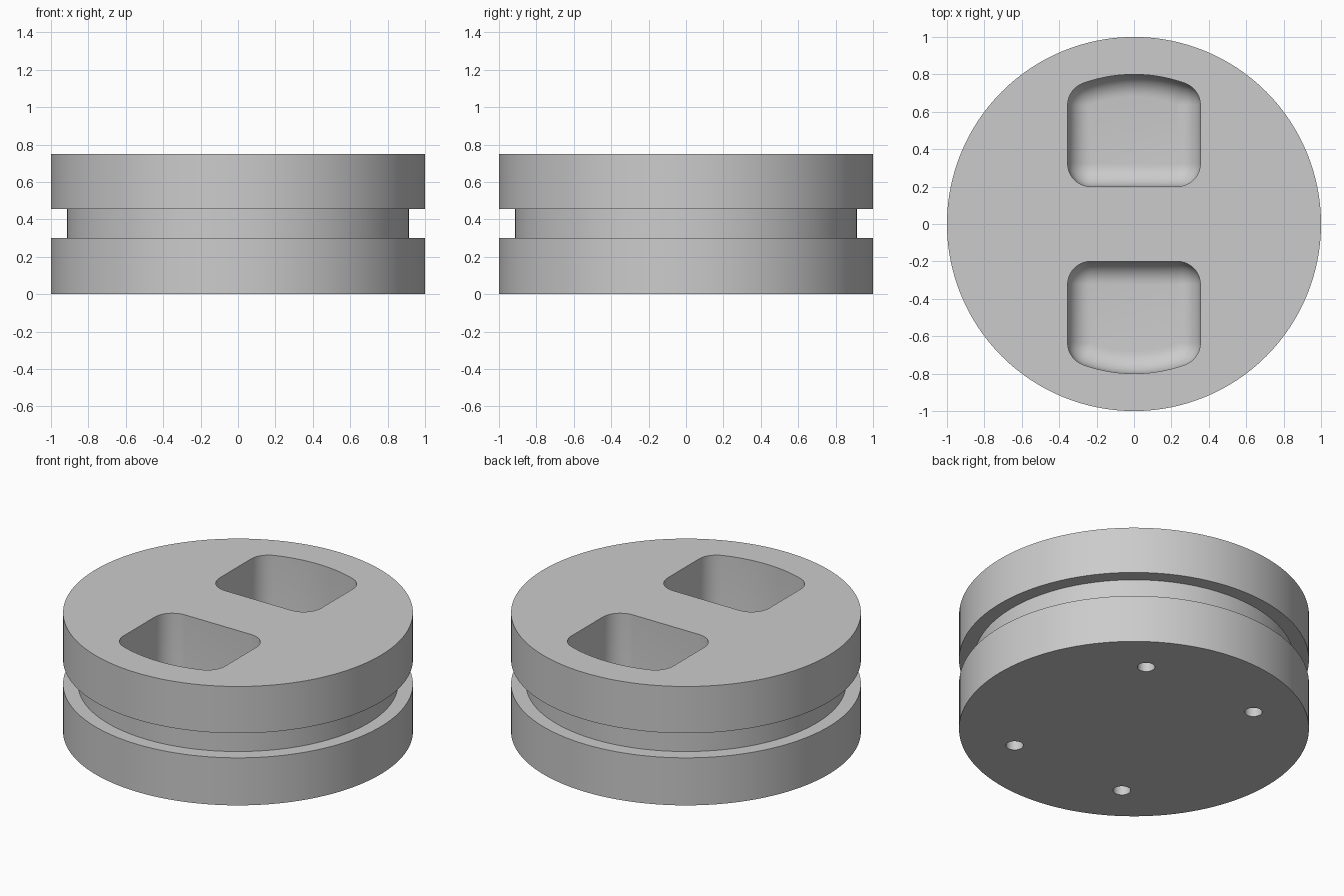
import bpy, bmesh, math
from mathutils import Vector

if "Cube" in bpy.data.objects:
    bpy.data.objects.remove(bpy.data.objects["Cube"])

HEIGHT = 0.75
FILLET = 0.12
POCKET_FLOOR = 0.25

metal = bpy.data.materials.new("grey_metal")
metal.use_nodes = True
colour = (0.6, 0.6, 0.6, 1)
metal.diffuse_color = colour
metal.node_tree.nodes["Principled BSDF"].inputs["Base Color"].default_value = colour


def loft(name, rings):
    """Closed solid through stacked rings of points, capped at both ends."""
    bm = bmesh.new()
    loops = [[bm.verts.new(p) for p in ring] for ring in rings]
    for a, b in zip(loops, loops[1:]):
        for i in range(len(a)):
            j = (i + 1) % len(a)
            bm.faces.new((a[i], a[j], b[j], b[i]))
    bm.faces.new(loops[0][::-1])
    bm.faces.new(loops[-1])
    bmesh.ops.recalc_face_normals(bm, faces=bm.faces)
    mesh = bpy.data.meshes.new(name)
    bm.to_mesh(mesh)
    bm.free()
    mesh.materials.append(metal)
    obj = bpy.data.objects.new(name, mesh)
    bpy.context.collection.objects.link(obj)
    return obj


def arc(cx, cy, r, start, end, steps):
    angles = [start + (end - start) * i / steps for i in range(steps + 1)]
    return [Vector((cx + r * math.cos(a), cy + r * math.sin(a), 0)) for a in angles]


def circle(cx, cy, r, z, steps):
    return [p + Vector((0, 0, z)) for p in arc(cx, cy, r, 0, math.tau, steps)[:-1]]


def pocket_outline(inset, z, side):
    """Rounded pocket whose outer wall follows the disc; corner centres stay put."""
    r = FILLET + 0.004
    cx, low = 0.355 - r, 0.2 + r
    high = math.sqrt((0.8 - r) ** 2 - cx ** 2)
    tilt = math.atan2(high, cx)
    r -= inset
    pts = arc(cx, low, r, -math.pi / 2, 0, 10)
    pts += arc(cx, high, r, 0, tilt, 10)
    pts += arc(0, 0, 0.8 - inset, tilt, math.pi - tilt, 16)[1:-1]
    pts += arc(-cx, high, r, math.pi - tilt, math.pi, 10)
    pts += arc(-cx, low, r, math.pi, 1.5 * math.pi, 10)
    return [Vector((side * p.x, side * p.y, z)) for p in pts]


# Disc with a groove around its rim
profile = [(1, 0), (1, 0.3), (0.915, 0.3), (0.915, 0.455), (1, 0.455), (1, HEIGHT)]
body = loft("grooved_disc", [circle(0, 0, r, z, 128) for r, z in profile])

cutters = []
# Two deep pockets with filleted floors
for side, label in ((1, "back"), (-1, "front")):
    rings = []
    for i in range(9):
        a = math.pi / 2 * i / 8
        rings.append(pocket_outline(FILLET * (1 - math.sin(a)),
                                    POCKET_FLOOR + FILLET * (1 - math.cos(a)), side))
    rings.append(pocket_outline(0, HEIGHT + 0.1, side))
    cutters.append(loft(label + "_pocket_cutter", rings))

# Four small blind holes in the underside
for sx in (-1, 1):
    for sy in (-1, 1):
        cutters.append(loft("hole_cutter", [circle(sx * 0.4, sy * 0.585, 0.05, z, 32)
                                            for z in (-0.1, 0.2)]))

for cutter in cutters:
    cutter.hide_render = True
    cut = body.modifiers.new(cutter.name, "BOOLEAN")
    cut.operation = "DIFFERENCE"
    cut.solver = "EXACT"
    cut.object = cutter

# Bake the cuts, then discard the cutters
bpy.context.view_layer.objects.active = body
body.select_set(True)
for name in [m.name for m in body.modifiers]:
    bpy.ops.object.modifier_apply(modifier=name)
for cutter in cutters:
    bpy.data.objects.remove(cutter)

bpy.ops.object.select_all(action="DESELECT")
body.select_set(True)
bpy.ops.object.shade_smooth_by_angle(angle=math.radians(30))
